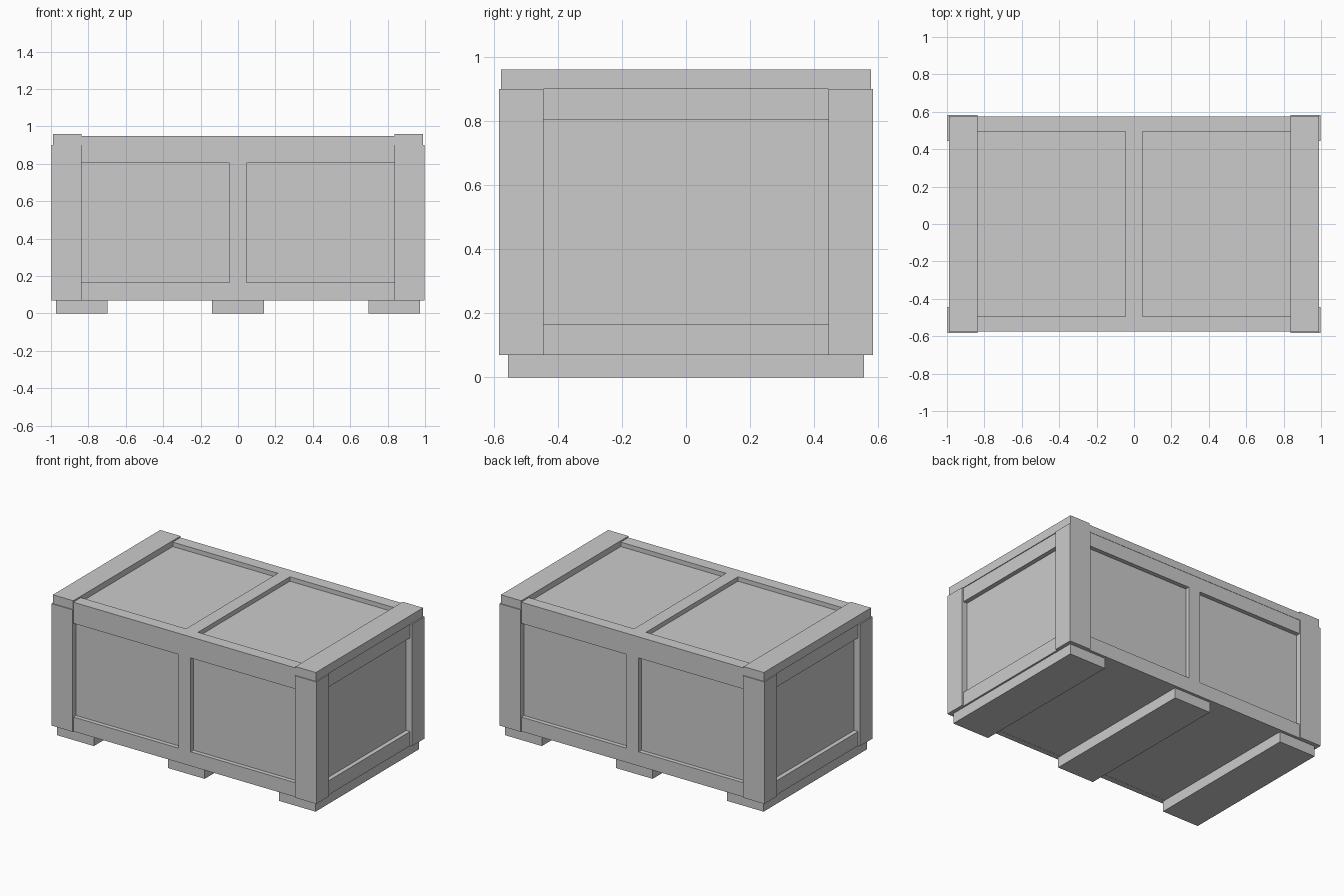
import bpy

if "Cube" in bpy.data.objects:
    bpy.data.objects.remove(bpy.data.objects["Cube"])


def box(name, x0, x1, y0, y1, z0, z1):
    """Axis-aligned board from its limits."""
    bpy.ops.mesh.primitive_cube_add(
        size=1, location=((x0 + x1) / 2, (y0 + y1) / 2, (z0 + z1) / 2))
    o = bpy.context.object
    o.name = name
    o.scale = (abs(x1 - x0), abs(y1 - y0), abs(z1 - z0))
    bpy.ops.object.transform_apply(location=True, rotation=False, scale=True)
    return o


PX, PY = 0.955, 0.545        # recessed panel surfaces
RX, RY = 0.985, 0.574        # rail surfaces
POST_X, POST_Y = 0.837, 0.445  # inner edges of the corner posts
Z0, Z1 = 0.07, 0.90          # body bottom and top

# Recessed panels on all sides, with floor and lid panel
box("panel_body", -PX, PX, -PY, PY, Z0 + 0.001, 0.92)

# Skids under the crate
for name, x in (("left", -0.835), ("middle", 0), ("right", 0.835)):
    box("skid_" + name, x - 0.138, x + 0.138, -0.555, 0.555, 0, Z0 + 0.002)

# Corner posts
for sx in (-1, 1):
    for sy in (-1, 1):
        box("corner_post", sx * POST_X, sx * 0.998, sy * POST_Y, sy * 0.583, Z0, Z1)

# Horizontal rails on front/back and both ends
for s in (-1, 1):
    for name, a, b in (("bottom_rail", Z0, 0.167), ("top_rail", 0.805, Z1)):
        box("long_" + name, -POST_X, POST_X, s * (PY - 0.01), s * RY, a, b)
        box("end_" + name, s * (PX - 0.01), s * RX, -POST_Y, POST_Y, a, b)
    # Centre stile on front/back
    box("centre_stile", -0.045, 0.045, s * (PY - 0.01), s * RY, 0.167, 0.805)

# Lid frame: raised end battens, long rails and centre bar
for s in (-1, 1):
    box("lid_end_batten", s * POST_X, s * 0.99, -0.577, 0.577, Z1, 0.96)
    box("lid_long_rail", -POST_X, POST_X, s * 0.494, s * 0.576, Z1, 0.95)
box("lid_centre_bar", -0.045, 0.045, -0.494, 0.494, 0.91, 0.95)
